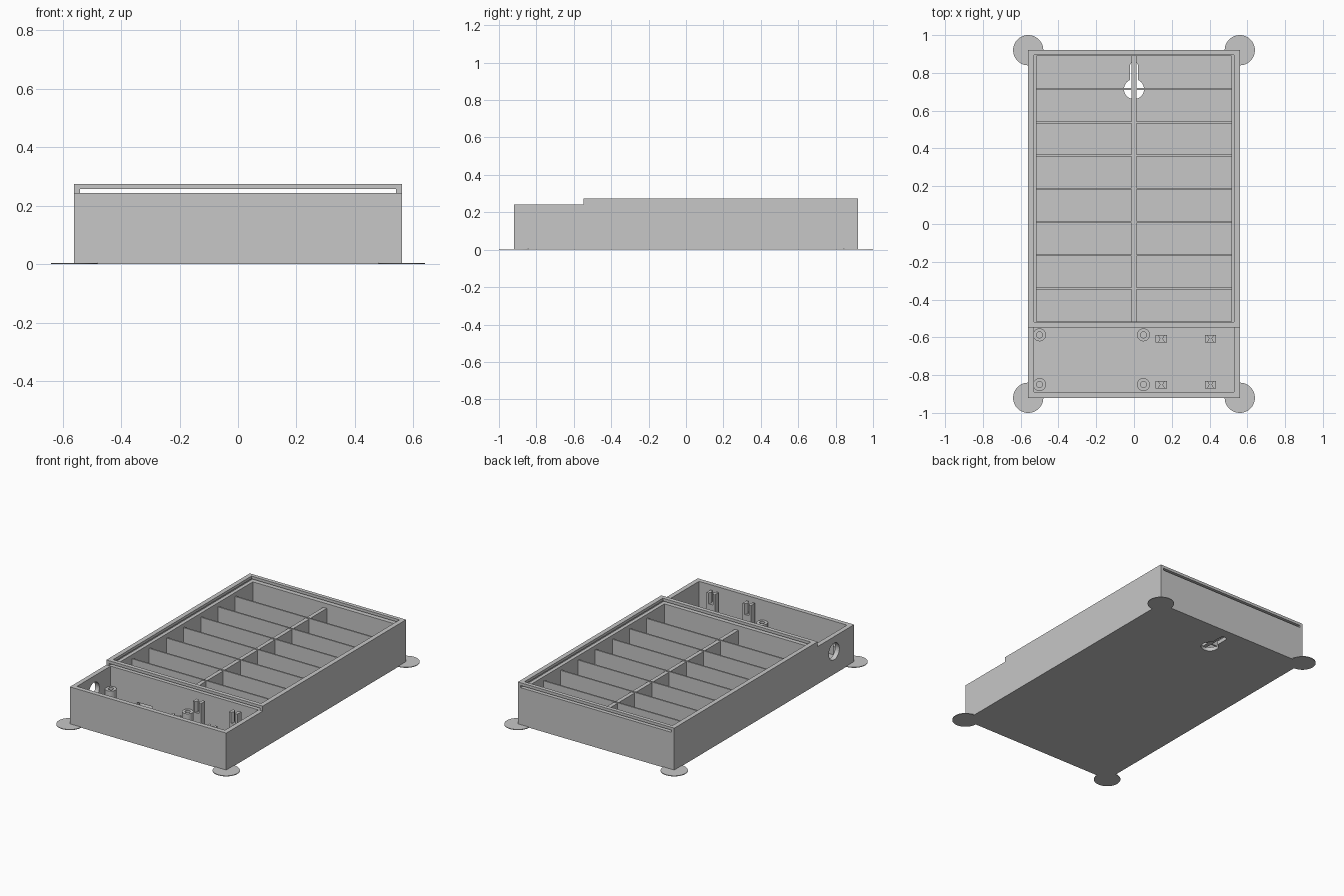
import bpy, bmesh, math
from mathutils import Matrix

if "Cube" in bpy.data.objects:
    bpy.data.objects.remove(bpy.data.objects["Cube"], do_unlink=True)

GREY = (0.57, 0.57, 0.57, 1)
grey = bpy.data.materials.new("plain grey")
grey.use_nodes = True
grey.diffuse_color = GREY
grey.node_tree.nodes["Principled BSDF"].inputs["Base Color"].default_value = GREY


def finish(name, bm):
    bmesh.ops.recalc_face_normals(bm, faces=bm.faces)
    mesh = bpy.data.meshes.new(name)
    bm.to_mesh(mesh)
    bm.free()
    mesh.materials.append(grey)
    obj = bpy.data.objects.new(name, mesh)
    bpy.context.collection.objects.link(obj)
    return obj


def box(name, x0, x1, y0, y1, z0, z1):
    bm = bmesh.new()
    bmesh.ops.create_cube(bm, size=1)
    for v in bm.verts:
        v.co.x = x1 if v.co.x > 0 else x0
        v.co.y = y1 if v.co.y > 0 else y0
        v.co.z = z1 if v.co.z > 0 else z0
    return finish(name, bm)


def cylinder(name, r, x, y, z, depth, axis="Z"):
    bm = bmesh.new()
    turn = Matrix.Rotation(math.pi / 2, 4, "Y") if axis == "X" else Matrix()
    bmesh.ops.create_cone(bm, cap_ends=True, segments=48, radius1=r, radius2=r,
                          depth=depth, matrix=Matrix.Translation((x, y, z)) @ turn)
    return finish(name, bm)


def prism(name, outline, z0, z1):
    bm = bmesh.new()
    face = bm.faces.new([bm.verts.new((x, y, z0)) for x, y in outline])
    up = bmesh.ops.extrude_face_region(bm, geom=[face])["geom"]
    for v in up:
        if isinstance(v, bmesh.types.BMVert):
            v.co.z = z1
    return finish(name, bm)


def cut(target, cutter):
    mod = target.modifiers.new("cut", "BOOLEAN")
    mod.operation = "DIFFERENCE"
    mod.solver = "EXACT"
    mod.object = cutter
    with bpy.context.temp_override(object=target, active_object=target):
        bpy.ops.object.modifier_apply(modifier=mod.name)
    bpy.data.objects.remove(cutter, do_unlink=True)


FLOOR, STEP, TOP = 0.025, 0.243, 0.275
W, L = 0.56, 0.92
BAY = -0.547                 # front face of the wall between the two bays
Y0, Y1 = -0.517, 0.89        # divided bay

# Tray shell: two bays, lowered front, cover slot
tray = box("tray_shell", -W, W, -L, L, 0, TOP)
cut(tray, box("front_step", -1, 1, -1, BAY, STEP, 1))
cut(tray, box("front_bay", -0.53, 0.53, -0.89, BAY, FLOOR, 1))
cut(tray, box("divided_bay", -0.517, 0.517, Y0, Y1, FLOOR, 1))
cut(tray, box("rim_opening", -0.53, 0.53, Y0 - 0.003, Y1 + 0.005, 0.25, 1))
cut(tray, box("cover_slot", -0.54, 0.54, -0.6, 1, STEP, 0.257))

# Cable hole, wire opening and hanging keyhole
cut(tray, cylinder("cable_hole", 0.054, -W, -0.715, 0.147, 0.2, "X"))
cut(tray, box("wire_opening", -0.34, -0.23, -0.56, -0.5, FLOOR, 0.06))
cut(tray, cylinder("keyhole_round", 0.053, 0, 0.714, 0, 0.1))
cut(tray, box("keyhole_slot", -0.022, 0.022, 0.714, 0.836, -0.05, 0.05))
cut(tray, cylinder("keyhole_end", 0.022, 0, 0.836, 0, 0.1))

# Dividers
box("centre_divider", -0.013, 0.013, Y0, Y1, FLOOR - 0.005, 0.213)
for i in range(1, 8):
    y = Y0 + (Y1 - Y0) * i / 8
    box(f"cross_divider_{i}", -0.52, 0.52, y - 0.005, y + 0.005, FLOOR - 0.005, 0.217)

# Board standoffs
for x in (-0.5, 0.05):
    for y in (-0.587, -0.85):
        post = cylinder("standoff", 0.034, x, y, 0.07, 0.1)
        cut(post, cylinder("screw_hole", 0.016, x, y, 0.11, 0.1))

# Two-pronged clips
for x in (0.145, 0.405):
    for y in (-0.607, -0.85):
        box("clip_base", x - 0.03, x + 0.03, y - 0.02, y + 0.02, FLOOR - 0.005, 0.15)
        for s in (-1, 1):
            prism("clip_prong", [(x + s * a, y + b) for a, b in
                  ((0.03, -0.02), (0.03, 0.02), (0.016, 0.02), (0.005, 0), (0.016, -0.02))],
                  0.145, 0.22)

# Thin corner discs
for x in (-W, W):
    for y in (-L, L):
        cylinder("corner_disc", 0.08, x, y, 0.002, 0.004)

# Smooth round parts with crisp edges
for obj in bpy.context.collection.objects:
    if obj.name.startswith(("standoff", "corner_disc", "tray_shell")):
        bpy.ops.object.select_all(action="DESELECT")
        obj.select_set(True)
        bpy.context.view_layer.objects.active = obj
        bpy.ops.object.shade_smooth_by_angle(angle=math.radians(30))
